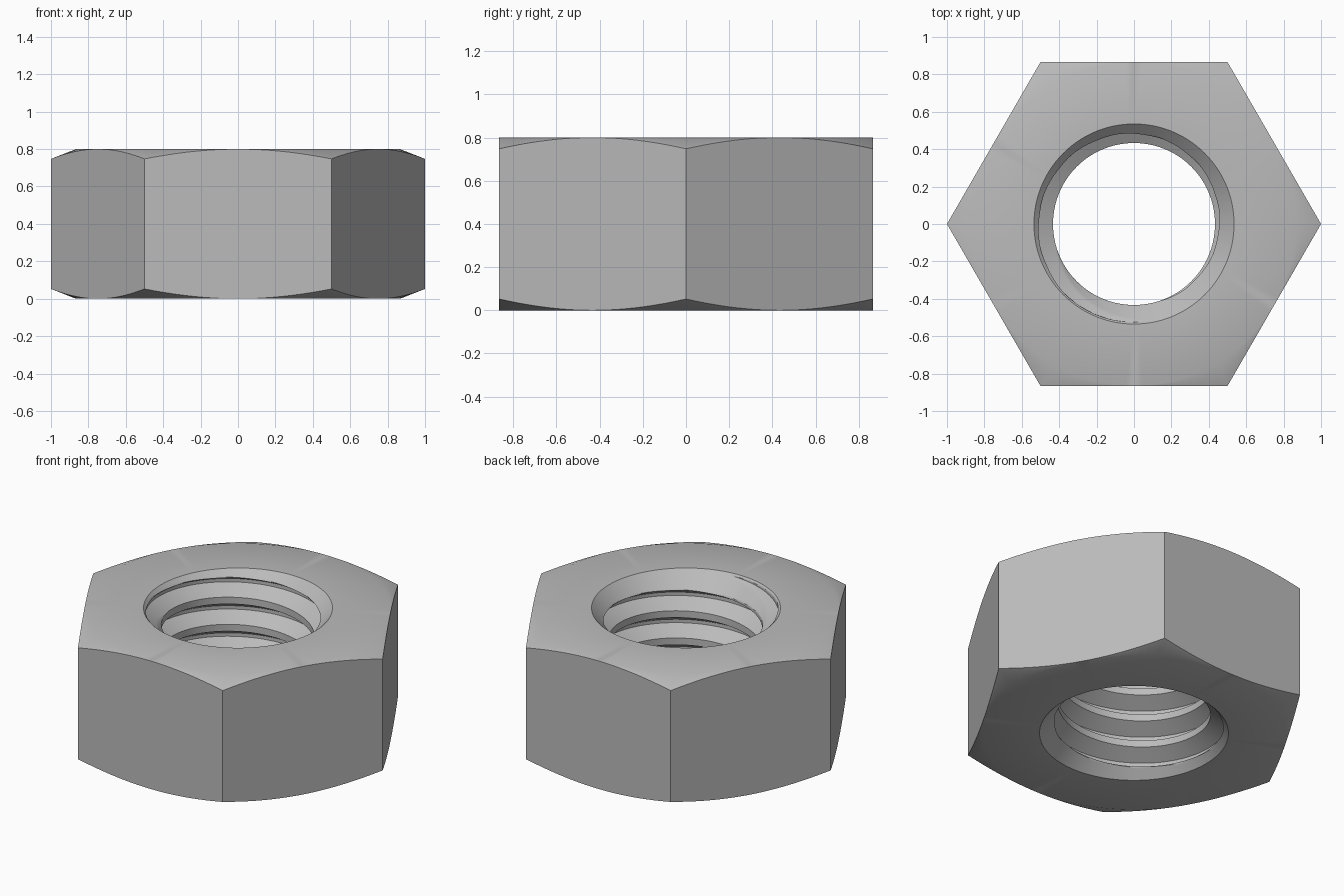
import bpy
import bmesh
import math

cube = bpy.data.objects.get("Cube")
if cube:
    bpy.data.objects.remove(cube)

HEIGHT = 0.8
FLAT = math.sqrt(3) / 2      # centre to flat side
MOUTH = 0.535                # radius of the countersunk mouth
CREST, ROOT = 0.433, 0.525   # thread radii
PITCH = 0.17
THREAD_START = 0.732
SEGS, ROWS = 120, 32         # steps round the nut, steps per thread turn
TURNS_BELOW, TURNS_ABOVE = 6, 2


def hex_radius(angle):
    """Distance from the centre to the hexagon in a given direction."""
    return FLAT / math.cos(angle % (math.pi / 3) - math.pi / 6)


def thread_radius(phase):
    """Trapezoid thread: crest, upper flank, root, lower flank."""
    u = phase % 1
    rise = min((u - 0.25) / 0.3125, (1 - u) / 0.3125)
    return CREST + (ROOT - CREST) * max(0, min(1, rise))


def bore_radius(z, phase):
    """Thread cut away by a 45 degree countersink at each end."""
    return max(thread_radius(phase), MOUTH - z, MOUTH - (HEIGHT - z))


def point(bm, radius, angle, z):
    return bm.verts.new((radius * math.cos(angle), radius * math.sin(angle), z))


def build_nut():
    bm = bmesh.new()
    angles = [math.tau * i / SEGS for i in range(SEGS)]

    # Hexagonal outside with conical corner chamfers
    shell = []
    for a in angles:
        edge = hex_radius(a)
        drop = (edge - FLAT) * 0.39
        shell.append([
            point(bm, MOUTH, a, 0),
            point(bm, FLAT, a, 0),
            point(bm, edge, a, drop),
            point(bm, edge, a, HEIGHT - drop),
            point(bm, FLAT, a, HEIGHT),
            point(bm, MOUTH, a, HEIGHT),
        ])
    for i in range(SEGS):
        here, there = shell[i], shell[(i + 1) % SEGS]
        for j in range(len(here) - 1):
            bm.faces.new((here[j], there[j], there[j + 1], here[j + 1]))

    # Threaded bore: rows follow the helix and are clamped at both ends
    count = (TURNS_BELOW + TURNS_ABOVE) * ROWS
    bore = []
    for i, a in enumerate(angles):
        column = []
        for j in range(count + 1):
            phase = j / ROWS - TURNS_BELOW
            z = THREAD_START + PITCH * (phase + i / SEGS)
            z = max(0, min(HEIGHT, z))
            column.append(point(bm, bore_radius(z, phase), a, z))
        bore.append(column)
    for i in range(SEGS):
        last = i == SEGS - 1
        here = bore[i]
        there = bore[0][ROWS:] if last else bore[i + 1]
        for j in range(min(len(here), len(there)) - 1):
            bm.faces.new((here[j], here[j + 1], there[j + 1], there[j]))

    bmesh.ops.remove_doubles(bm, verts=bm.verts, dist=0.0002)
    bmesh.ops.recalc_face_normals(bm, faces=bm.faces)
    mesh = bpy.data.meshes.new("hex_nut")
    bm.to_mesh(mesh)
    bm.free()
    return mesh


# Plain steel
steel = bpy.data.materials.new("steel_grey")
steel.use_nodes = True
colour = (0.5, 0.5, 0.5, 1)
steel.diffuse_color = colour
steel.node_tree.nodes["Principled BSDF"].inputs["Base Color"].default_value = colour

nut = bpy.data.objects.new("hex_nut", build_nut())
nut.data.materials.append(steel)
bpy.context.collection.objects.link(nut)
bpy.context.view_layer.objects.active = nut
nut.select_set(True)
bpy.ops.object.shade_smooth_by_angle(angle=math.radians(30))
